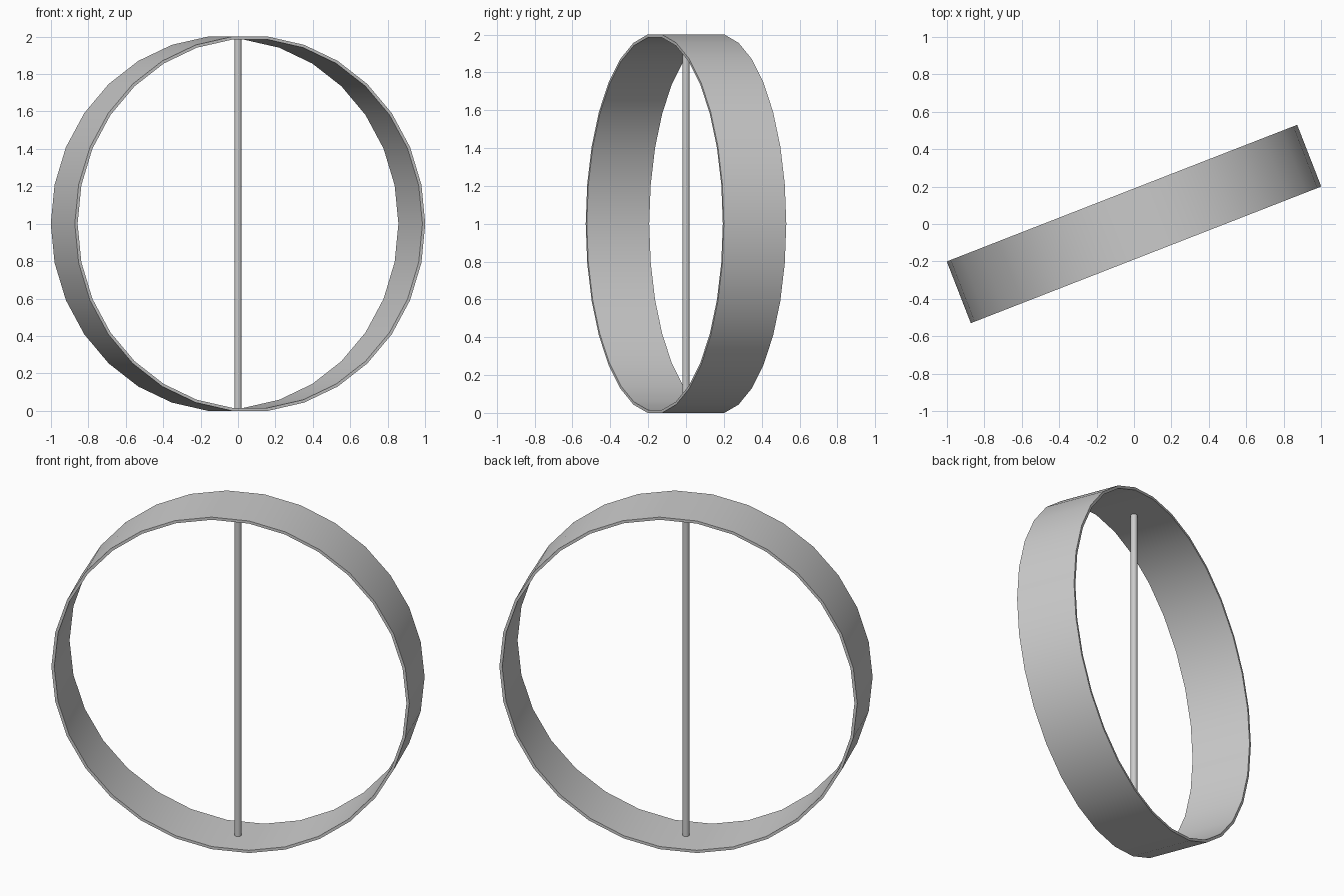
import bpy, bmesh, math
from mathutils import Matrix

if "Cube" in bpy.data.objects:
    bpy.data.objects.remove(bpy.data.objects["Cube"])

SIDES, HALF_W, THICK = 30, 0.177, 0.016
R = 1.0 / math.cos(math.pi / SIDES)      # flats at top and bottom lie on z = 0 and z = 2


def finish(name, bm):
    bmesh.ops.recalc_face_normals(bm, faces=bm.faces)
    me = bpy.data.meshes.new(name)
    bm.to_mesh(me)
    bm.free()
    ob = bpy.data.objects.new(name, me)
    bpy.context.collection.objects.link(ob)
    bpy.ops.object.select_all(action='DESELECT')
    ob.select_set(True)
    bpy.context.view_layer.objects.active = ob
    bpy.ops.object.shade_smooth_by_angle()
    return ob


# Hoop: rectangular section swept round a horizontal axis, turned about z
bm = bmesh.new()
inner = R - THICK
section = [(R, -HALF_W), (R, HALF_W), (inner, HALF_W), (inner, -HALF_W)]
rings = []
for i in range(SIDES):
    a = 2 * math.pi * i / SIDES
    rings.append([bm.verts.new((r * math.cos(a), y, r * math.sin(a))) for r, y in section])
for i in range(SIDES):
    p, q = rings[i], rings[(i + 1) % SIDES]
    for k in range(4):
        n = (k + 1) % 4
        bm.faces.new((p[k], p[n], q[n], q[k]))
hoop = finish("hoop", bm)
hoop.location.z = 1
hoop.rotation_euler.z = math.radians(21.3)

# Upright rod between the bottom and top of the hoop
bm = bmesh.new()
bmesh.ops.create_cone(bm, cap_ends=True, segments=16, radius1=0.019, radius2=0.019,
                      depth=1.98, matrix=Matrix.Translation((0, 0, 1)))
finish("upright_rod", bm)
